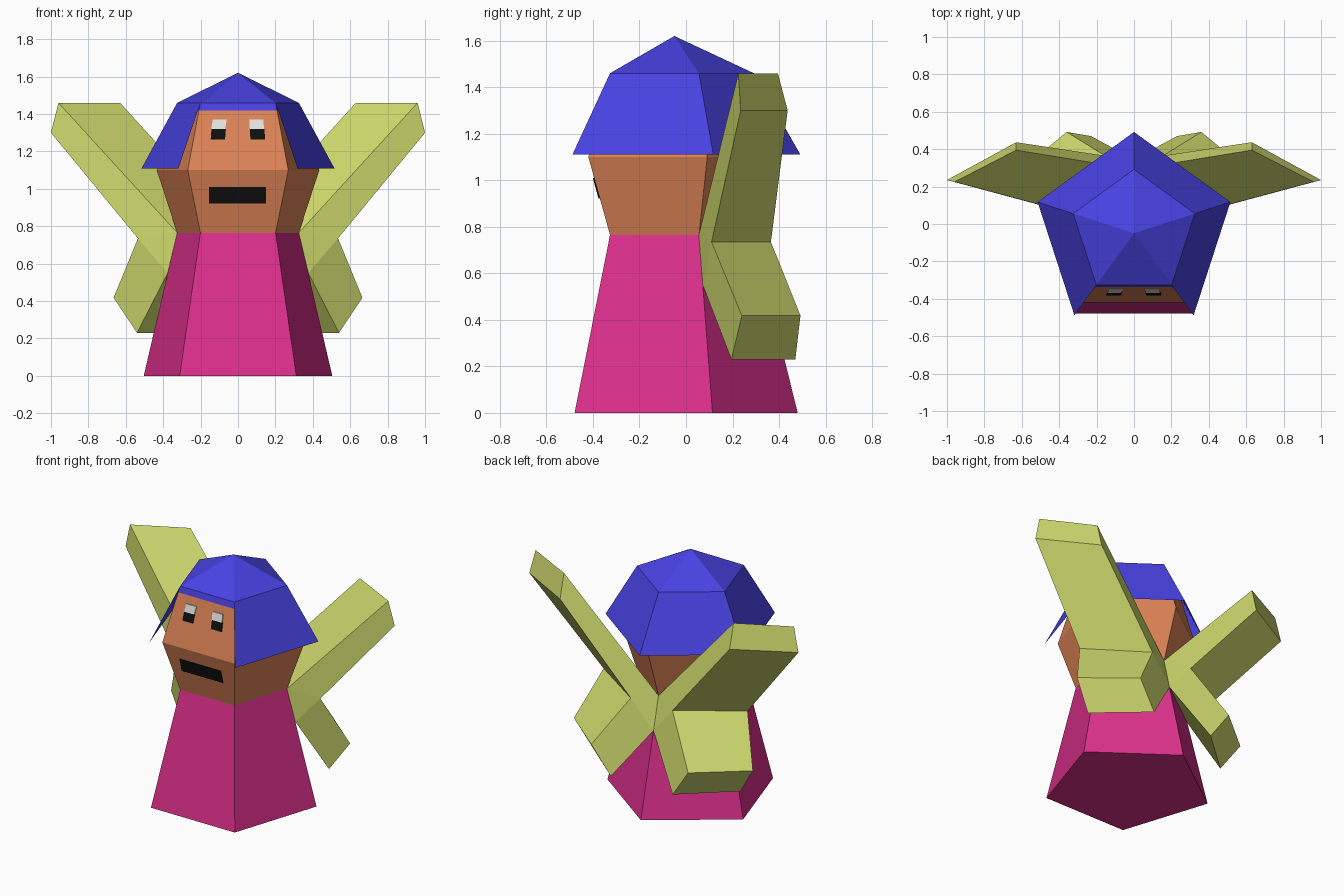
import bpy, bmesh, math

cube = bpy.data.objects.get("Cube")
if cube:
    bpy.data.objects.remove(cube, do_unlink=True)

CENTER_Y = -0.05
NECK_Z, CHEEK_Z, BROW_Z, CROWN_Z = 0.765, 1.1, 1.42, 1.46
NECK_R, CHEEK_R = 0.342, 0.457


def material(name, rgb):
    linear = [(c / 12.92 if c < 0.04 else ((c + 0.055) / 1.055) ** 2.4)
              for c in (v / 255 for v in rgb)] + [1.0]
    mat = bpy.data.materials.new(name)
    mat.use_nodes = True
    mat.diffuse_color = linear
    mat.node_tree.nodes["Principled BSDF"].inputs["Base Color"].default_value = linear
    return mat


blue = material("hat blue", (72, 66, 226))
pink = material("dress pink", (220, 48, 140))
skin = material("skin orange", (222, 132, 86))
lime = material("wing yellow green", (208, 219, 110))
white = material("eye white", (228, 228, 226))
black = material("feature black", (14, 16, 14))


def finish(name, bm, *mats):
    mesh = bpy.data.meshes.new(name)
    bm.to_mesh(mesh)
    bm.free()
    for mat in mats:
        mesh.materials.append(mat)
    obj = bpy.data.objects.new(name, mesh)
    bpy.context.collection.objects.link(obj)
    return obj


def pentagon(bm, radius, z):
    # First corner points straight back, so side 2 is the front
    return [bm.verts.new((radius * math.sin(a), CENTER_Y + radius * math.cos(a), z))
            for a in (math.tau * i / 5 for i in range(5))]


def loft(rings, skip=()):
    # Five-sided stack of (radius, z); skip holds open (level, side) panels
    bm = bmesh.new()
    loops = [pentagon(bm, r, z) for r, z in rings]
    for level, (low, high) in enumerate(zip(loops, loops[1:])):
        for i in range(5):
            if (level, i) not in skip:
                j = (i + 1) % 5
                bm.faces.new((low[j], low[i], high[i], high[j]))
    return bm, loops


# Dress with closed base
bm, loops = loft([(0.53, 0), (NECK_R, NECK_Z)])
bm.faces.new(loops[0])
finish("dress", bm, pink)

# Head with a blue band under the crown
brow_r = CHEEK_R + (NECK_R - CHEEK_R) * (BROW_Z - CHEEK_Z) / (CROWN_Z - CHEEK_Z)
bm, loops = loft([(NECK_R, NECK_Z), (CHEEK_R, CHEEK_Z), (brow_r, BROW_Z), (NECK_R, CROWN_Z)])
for face in bm.faces:
    face.material_index = int(face.calc_center_median().z > BROW_Z)
finish("head", bm, skin, blue)

# Thin hat, open below and over the face
bm, loops = loft([(0.542, 1.11), (NECK_R, CROWN_Z)], skip={(0, 2)})
tip = bm.verts.new((0, CENTER_Y, 1.62))
for i in range(5):
    bm.faces.new((loops[1][(i + 1) % 5], loops[1][i], tip))
finish("hat", bm, blue)

# Forked wings growing out of the back of the dress
WING_POINTS = {
    "root_out": (0.325, 0.055, 0.765), "root_in": (0, 0.292, 0.765),
    "base_in": (0, 0.345, 0.55), "base_out": (0.376, 0.072, 0.55),
    "fork_out": (0.535, 0.11, 0.735), "fork_in": (0.155, 0.365, 0.735),
    "up_out": (0.96, 0.225, 1.46), "up_in": (0.63, 0.395, 1.46),
    "tip_in": (0.63, 0.437, 1.3), "tip_out": (1.0, 0.235, 1.3),
    "low_out": (0.665, 0.24, 0.418), "low_in": (0.36, 0.492, 0.418),
    "end_in": (0.23, 0.47, 0.23), "end_out": (0.54, 0.195, 0.23),
}
WING_FACES = [
    "root_out up_out tip_out fork_out", "base_out fork_out low_out end_out",
    "root_out fork_out base_out", "root_in fork_in tip_in up_in",
    "base_in end_in low_in fork_in", "root_in base_in fork_in",
    "root_out root_in up_in up_out", "fork_out tip_out tip_in fork_in",
    "up_out up_in tip_in tip_out", "fork_out fork_in low_in low_out",
    "low_out low_in end_in end_out", "base_out end_out end_in base_in",
]
for name, side in (("left_wing", 1), ("right_wing", -1)):
    bm = bmesh.new()
    verts = {k: bm.verts.new((side * x, y, z)) for k, (x, y, z) in WING_POINTS.items()}
    for names in WING_FACES:
        bm.faces.new([verts[n] for n in names.split()])
    bmesh.ops.recalc_face_normals(bm, faces=bm.faces)
    finish(name, bm, lime)


def face_y(z):
    # Depth of the front of the head at a given height
    end = NECK_Z if z < CHEEK_Z else CROWN_Z
    r = CHEEK_R + (NECK_R - CHEEK_R) * (z - CHEEK_Z) / (end - CHEEK_Z)
    return CENTER_Y - r * math.cos(math.pi / 5)


def plate(name, x0, x1, z0, z1, mat, slant=0.0):
    # Thin slab lying on the front of the head
    bm = bmesh.new()
    outline = ((x0 - slant, z0), (x1 - slant, z0), (x1, z1), (x0, z1))
    face = bm.faces.new([bm.verts.new((x, face_y(z), z)) for x, z in outline])
    out = bmesh.ops.extrude_face_region(bm, geom=[face])["geom"]
    for v in out:
        if isinstance(v, bmesh.types.BMVert):
            v.co.y -= 0.006
    bmesh.ops.recalc_face_normals(bm, faces=bm.faces)
    finish(name, bm, mat)


# Eyes and mouth
plate("right_eye_white", -0.135, -0.06, 1.32, 1.37, white, 0.008)
plate("right_pupil", -0.142, -0.065, 1.265, 1.32, black, 0.004)
plate("left_eye_white", 0.06, 0.136, 1.32, 1.37, white, -0.003)
plate("left_pupil", 0.064, 0.142, 1.265, 1.32, black, -0.002)
plate("mouth", -0.155, 0.15, 0.922, 1.01, black)
